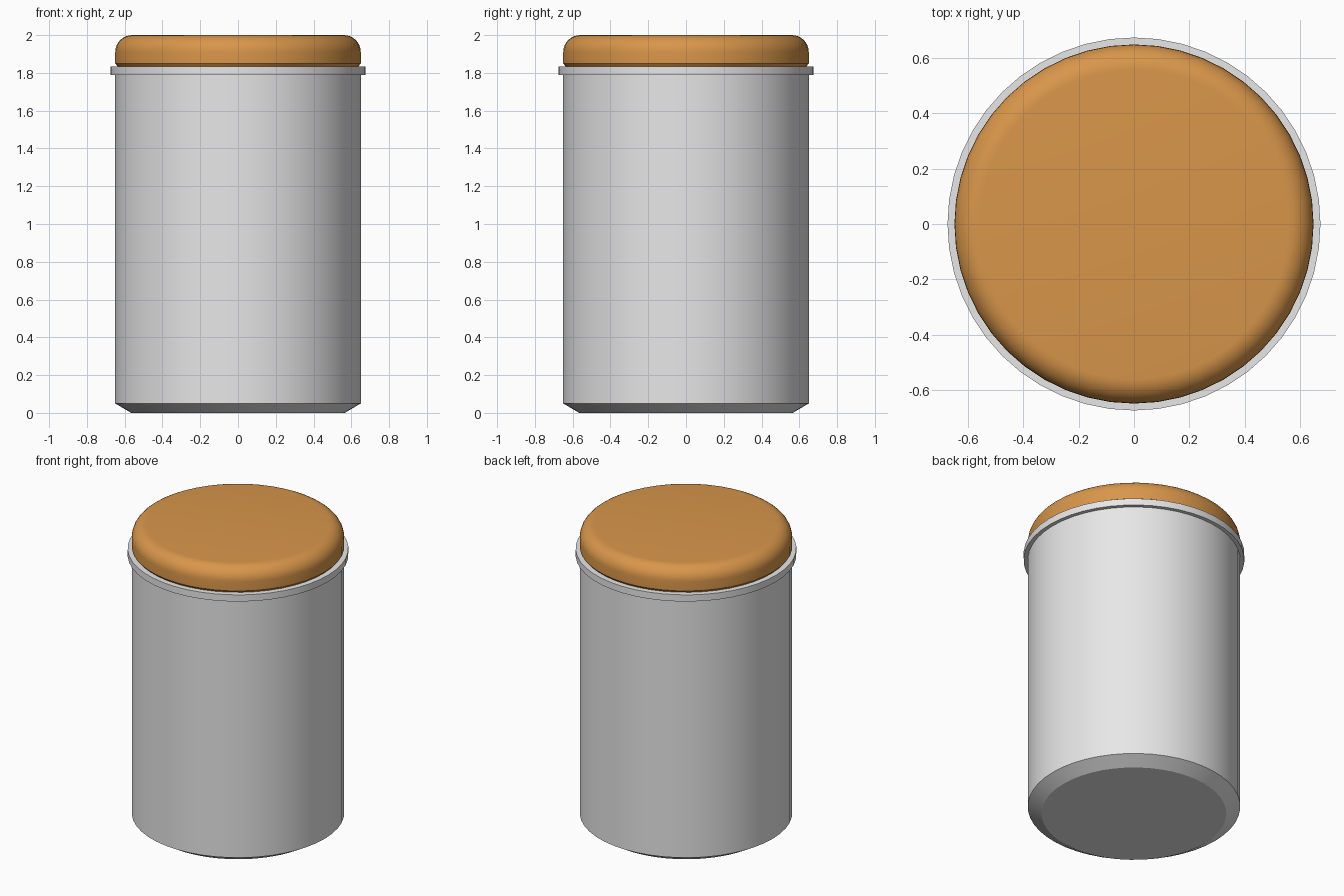
import bpy, bmesh, math

if "Cube" in bpy.data.objects:
    bpy.data.objects.remove(bpy.data.objects["Cube"])

SEGS = 48


def material(name, rgb):
    m = bpy.data.materials.new(name)
    m.diffuse_color = (*rgb, 1)
    m.use_nodes = True
    m.node_tree.nodes["Principled BSDF"].inputs["Base Color"].default_value = m.diffuse_color
    return m


def lathe(name, profile, mat):
    """Revolve a closed-ended (radius, z) profile around the z axis, bottom to top."""
    bm = bmesh.new()
    rings = [[bm.verts.new((r * math.cos(2 * math.pi * i / SEGS),
                            r * math.sin(2 * math.pi * i / SEGS), z))
              for i in range(SEGS)] for r, z in profile]
    for a, b in zip(rings, rings[1:]):
        for i in range(SEGS):
            j = (i + 1) % SEGS
            bm.faces.new((a[i], a[j], b[j], b[i]))
    bm.faces.new(rings[0][::-1])
    bm.faces.new(rings[-1])
    mesh = bpy.data.meshes.new(name)
    bm.to_mesh(mesh)
    bm.free()
    mesh.materials.append(mat)
    obj = bpy.data.objects.new(name, mesh)
    bpy.context.collection.objects.link(obj)
    bpy.ops.object.select_all(action='DESELECT')
    obj.select_set(True)
    bpy.context.view_layer.objects.active = obj
    bpy.ops.object.shade_smooth_by_angle(angle=math.radians(30))
    return obj


metal = material("light grey", (0.8, 0.8, 0.8))
wood = material("warm wood", (0.69, 0.305, 0.069))

# Canister body with chamfered foot and projecting rim band
lathe("canister_body", [(0.565, 0), (0.65, 0.05), (0.65, 1.79), (0.675, 1.79),
                        (0.675, 1.835), (0.63, 1.835)], metal)

# Wooden lid: small undercut, straight side, rounded top edge
R = 0.09
round_edge = [(0.65 - R + R * math.cos(t * math.pi / 16),
               2.0 - R + R * math.sin(t * math.pi / 16)) for t in range(9)]
lathe("wooden_lid", [(0.638, 1.835), (0.65, 1.85)] + round_edge, wood)
